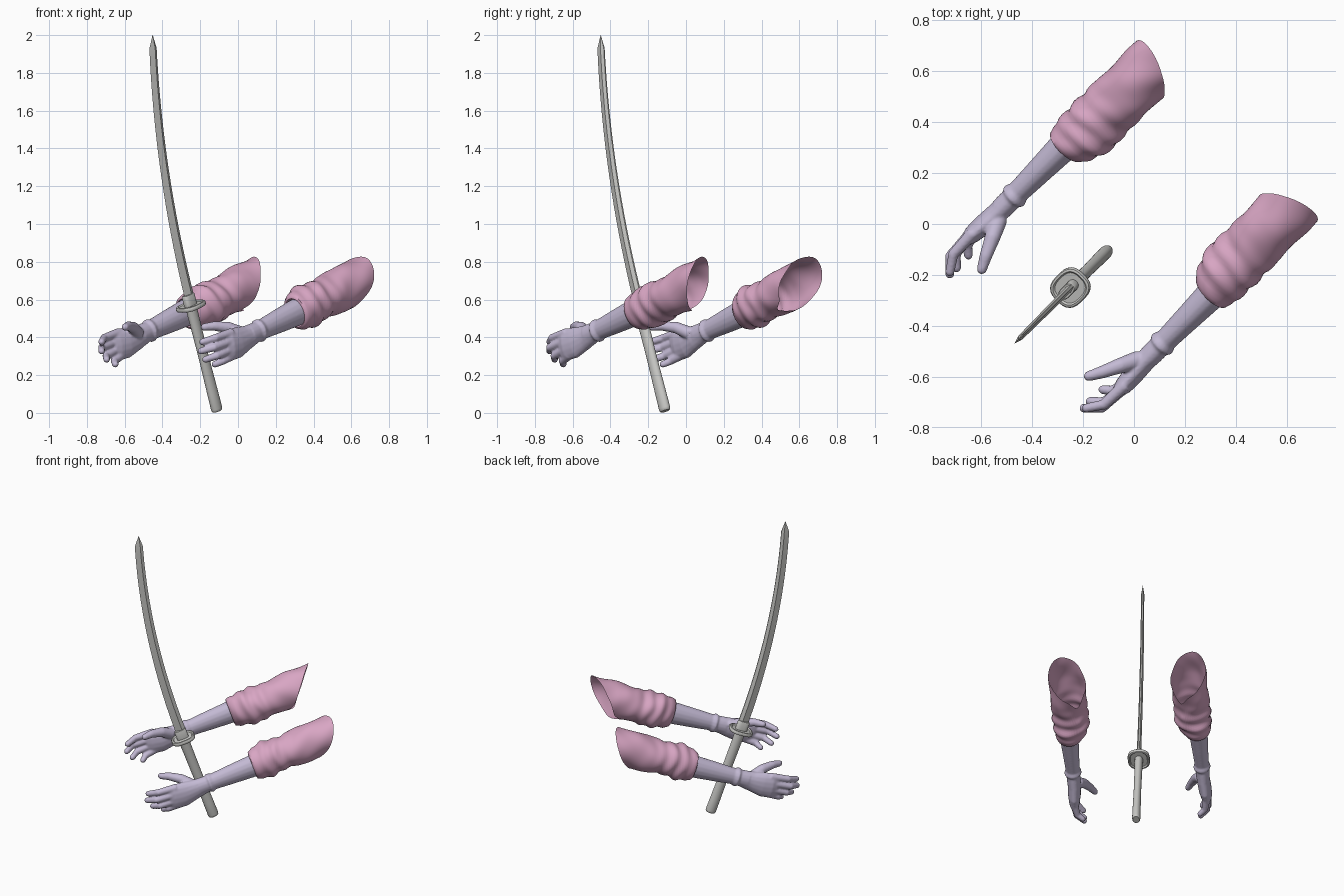
import bpy, bmesh
from math import sin, cos, pi, exp, radians
from mathutils import Vector, Matrix

cube = bpy.data.objects.get("Cube")
if cube:
    bpy.data.objects.remove(cube)


def material(name, color):
    m = bpy.data.materials.new(name)
    m.use_nodes = True
    m.diffuse_color = (*color, 1)
    bsdf = next(n for n in m.node_tree.nodes if n.type == 'BSDF_PRINCIPLED')
    bsdf.inputs["Base Color"].default_value = (*color, 1)
    return m


SKIN = material("pale lilac skin", (.55, .49, .66))
CLOTH = material("dusty pink cloth", (.69, .38, .55))
STEEL = material("silver grey", (.58, .58, .56))

# Local frame: X runs backward, Y outward, Z up; the whole set is turned 45 degrees
TURN = Matrix.Rotation(radians(45), 4, 'Z')
OUT = Vector((0, 1, 0))


def loft(bm, rings, cap=True):
    """Skin a list of equally long point rings."""
    rows = [[bm.verts.new(p) for p in ring] for ring in rings]
    n = len(rows[0])
    for a, b in zip(rows, rows[1:]):
        for i in range(n):
            j = (i + 1) % n
            bm.faces.new((a[i], a[j], b[j], b[i]))
    if cap:
        bm.faces.new(rows[0][::-1])
        bm.faces.new(rows[-1])


def finish(name, bm, mat, side=1, angle=40):
    """side is 1 or -1 and mirrors the part across the sword's plane."""
    for v in bm.verts:
        v.co.y *= -side
    bm.transform(TURN)
    bmesh.ops.recalc_face_normals(bm, faces=bm.faces)
    mesh = bpy.data.meshes.new(name)
    bm.to_mesh(mesh)
    bm.free()
    obj = bpy.data.objects.new(name, mesh)
    bpy.context.collection.objects.link(obj)
    mesh.materials.append(mat)
    bpy.ops.object.select_all(action='DESELECT')
    obj.select_set(True)
    bpy.context.view_layer.objects.active = obj
    bpy.ops.object.shade_smooth_by_angle(angle=radians(angle))
    return obj


def ellipse(center, a, b, n=16, power=2):
    pts = []
    for i in range(n):
        c, s = cos(2 * pi * i / n), sin(2 * pi * i / n)
        k = (abs(c) ** power + abs(s) ** power) ** (-1 / power)
        pts.append(center + a * c * k + b * s * k)
    return pts


def tube(bm, path, radii, round_tip=False):
    """Tube along a path; each radius is a (sideways, upright) pair."""
    pts = [Vector(p) for p in path]
    radii = list(radii)
    if round_tip:
        d = (pts[-1] - pts[-2]).normalized()
        r = Vector(radii[-1])
        pts[-1] -= d * r.x
        end = pts[-1].copy()
        for ahead, scale in ((.5, .86), (.86, .5), (1, .15)):
            pts.append(end + d * r.x * ahead)
            radii.append(r * scale)
    rings = []
    for i, (p, r) in enumerate(zip(pts, radii)):
        t = (pts[min(i + 1, len(pts) - 1)] - pts[max(i - 1, 0)]).normalized()
        a = (OUT - t * OUT.dot(t)).normalized()
        rings.append(ellipse(p, a * r[0], t.cross(a) * r[1]))
    loft(bm, rings)


# Arm axis: rises backward from the wrist
AXIS = Vector((.945, 0, .327))
UP = Vector((-.327, 0, .945))
WRIST = Vector((-.297, .41, .42))

FINGERS = {
    "index": ((-.47, .422, .425), (-.585, .417, .397), (-.658, .368, .37)),
    "middle": ((-.48, .425, .38), (-.60, .42, .346), (-.662, .36, .322)),
    "ring": ((-.47, .425, .34), (-.575, .413, .302), (-.625, .357, .277)),
    "little": ((-.45, .42, .308), (-.52, .405, .275), (-.556, .36, .25)),
}


def build_arm(name, side):
    bm = bmesh.new()
    # forearm with a small flared edge at the wrist
    profile = ((-.03, .044, .058), (.03, .044, .054), (.043, .056, .064),
               (.058, .05, .06), (.07, .045, .054), (.2, .052, .064),
               (.34, .06, .073), (.5, .065, .078))
    tube(bm, [WRIST + AXIS * s for s, _, _ in profile],
         [(a, b) for _, a, b in profile])
    # palm
    palm = (((-.28, .41, .425), (.042, .054)), ((-.35, .41, .397), (.042, .066)),
            ((-.42, .415, .372), (.041, .083)), ((-.48, .42, .36), (.035, .085)),
            ((-.515, .42, .352), (.022, .073)))
    tube(bm, [p for p, _ in palm], [r for _, r in palm])
    # fingers and thumb
    for path in FINGERS.values():
        tube(bm, path, [(r, r) for r in (.025, .021, .018)], True)
    tube(bm, ((-.36, .39, .42), (-.43, .355, .452), (-.50, .322, .46), (-.565, .287, .452)),
         [(r, r) for r in (.036, .031, .025, .02)], True)
    arm = finish(name, bm, SKIN, side)
    remesh = arm.modifiers.new("blend", 'REMESH')
    remesh.mode = 'VOXEL'
    remesh.voxel_size = .006
    remesh.use_smooth_shade = True
    smooth = arm.modifiers.new("soften", 'SMOOTH')
    smooth.iterations = 4


# Sleeve sections: distance along the arm, side radius, upright radius, side centre
SLEEVE = ((.34, .08, .092, .405), (.37, .094, .104, .398), (.44, .117, .112, .388),
          (.50, .121, .108, .385), (.56, .108, .107, .388), (.64, .115, .112, .388),
          (.74, .117, .118, .385), (.92, .112, .122, .385))


def section(s):
    for a, b in zip(SLEEVE, SLEEVE[1:]):
        if s <= b[0]:
            break
    k = min(1, (s - a[0]) / (b[0] - a[0]))
    return [x + (y - x) * k for x, y in zip(a[1:], b[1:])]


def build_sleeve(name, side, around=48, along=36):
    bm = bmesh.new()
    rings = []
    start = SLEEVE[0][0]
    # cuff rolled inward against the forearm
    for s, scale in ((start + .05, .66), (start + .01, .72), (start - .004, .86)):
        a, b, y = section(start)
        c = WRIST + AXIS * s
        c.y = y
        rings.append(ellipse(c, OUT * a * scale, UP * b * scale, around))
    # body with slanted open end, a notch underneath and soft folds
    for j in range(along + 1):
        ring = []
        for i in range(around):
            th = 2 * pi * i / around
            end = .815 + .045 * cos(th) + .085 * sin(th)
            end -= .06 * exp(-((th - 4.2) / .3) ** 2)
            s = start + (end - start) * j / along
            a, b, y = section(s)
            bunch = exp(-((s - .47) / .12) ** 2)
            fold = .055 * bunch * sin(75 * s + 1.6 * sin(th + 1) + .6 * sin(3 * th))
            fold += .03 * sin(24 * s + 2 * th) + .02 * sin(4 * th - 30 * s)
            k = 1 + fold * min(1, j / 3)
            p = WRIST + AXIS * s + UP * b * k * sin(th)
            p.y = y + a * k * cos(th)
            ring.append(p)
        rings.append(ring)
    loft(bm, rings, cap=False)
    finish(name, bm, CLOTH, side, 60)


for label, side in (("left", 1), ("right", -1)):
    build_arm(label + "_arm", side)
    build_sleeve(label + "_sleeve", side)

# Sword grip axis, leaning forward
LEAN = Vector((-.335, 0, .942))
FLAT = Vector((.942, 0, .335))


def grip_point(z):
    return Vector((-.152 - .355 * z, 0, z))


def stack(name, base, layers, a, b, power=2, angle=40):
    """Layers of (height along the grip, scale)."""
    bm = bmesh.new()
    loft(bm, [ellipse(base + LEAN * h, FLAT * a * k, OUT * b * k, 32, power)
              for h, k in layers])
    finish(name, bm, STEEL, angle=angle)


stack("handle", grip_point(.01), ((0, .8), (.005, .95), (.015, 1), (.1, .98), (.3, .9),
                                  (.5, .95), (.585, 1)), .034, .026)
stack("guard", grip_point(.565), ((.006, .3), (.006, .76), (.013, .84), (.011, .95), (.005, 1),
                                  (-.005, 1), (-.011, .95), (-.013, .84), (-.006, .76),
                                  (-.006, .3)), .077, .07, 2.8)
stack("blade_collar", grip_point(.57), ((0, 1), (.055, 1), (.06, .9)), .038, .023, 3)

# Blade: curved, ridged section with the edge forward and the point on the spine
bm = bmesh.new()
SECTION = ((1, .35), (.3, 1), (-1, 0), (.3, -1), (1, -.35))


def blade_point(t):
    return Vector((-.362 - .28 * t - .21 * t * (1 - t), 0, .6 + 1.4 * t))


rings = []
for i in range(25):
    t = .95 * i / 24
    tangent = (blade_point(t + .01) - blade_point(t - .01)).normalized()
    flat = OUT.cross(tangent)
    w, d = .033 - .008 * t, .014 - .004 * t
    rings.append([blade_point(t) + flat * w * a + OUT * d * b for a, b in SECTION])
point = Vector((-.638, 0, 2))
rings.append([point + (p - rings[-1][0]) * .04 for p in rings[-1]])
for p in rings[-1]:
    p.z = min(p.z, 2)
loft(bm, rings)
finish("blade", bm, STEEL, angle=20)
